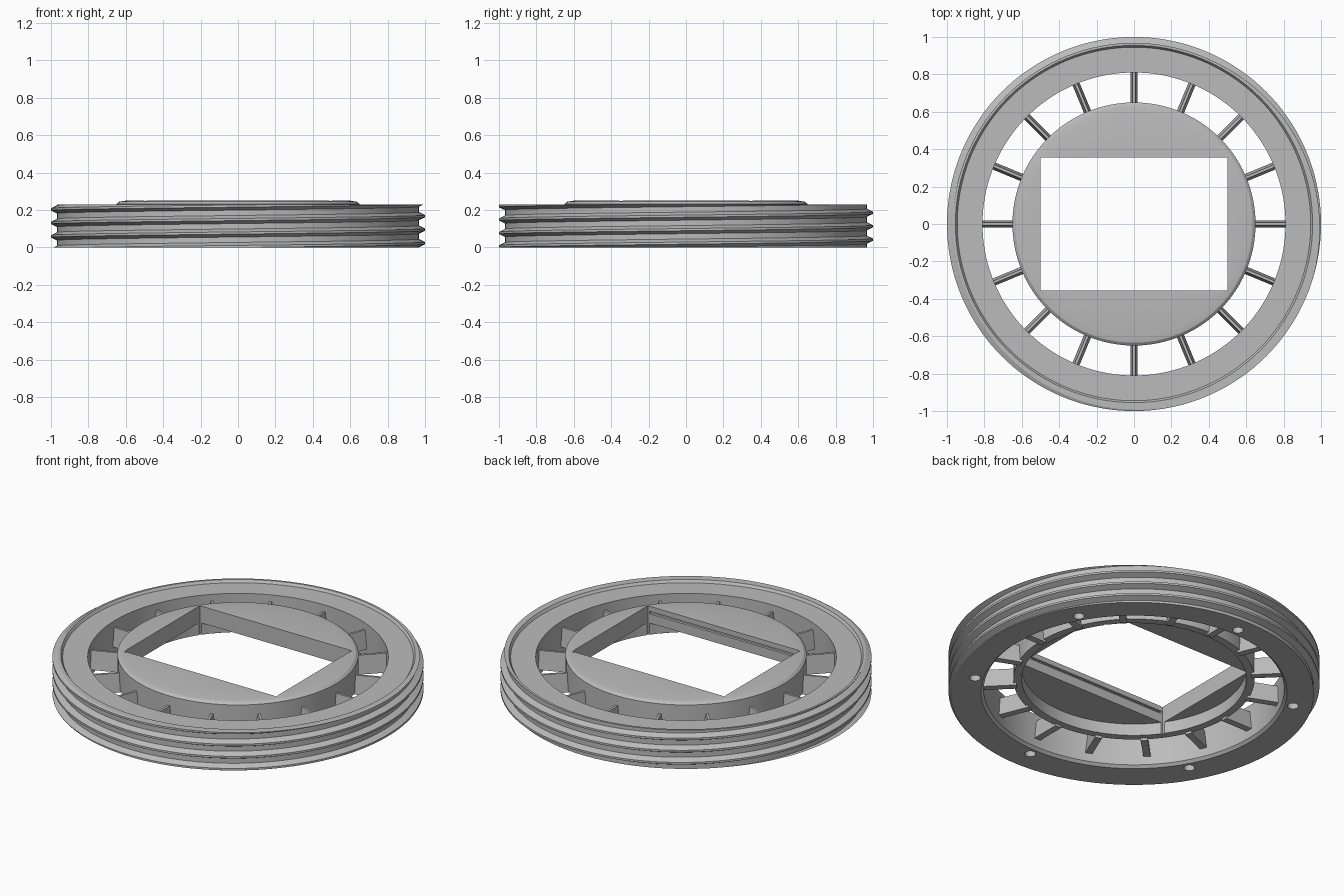
import bpy, bmesh
from math import sin, cos, pi, radians
from mathutils import Matrix

if "Cube" in bpy.data.objects:
    bpy.data.objects.remove(bpy.data.objects["Cube"], do_unlink=True)

grey = bpy.data.materials.new("satin_grey")
grey.use_nodes = True
grey.diffuse_color = (0.5, 0.5, 0.5, 1)
grey.node_tree.nodes["Principled BSDF"].inputs["Base Color"].default_value = (0.5, 0.5, 0.5, 1)


def finish(bm, name):
    bmesh.ops.remove_doubles(bm, verts=bm.verts, dist=0.00005)
    bmesh.ops.dissolve_degenerate(bm, edges=bm.edges, dist=0.00005)
    bmesh.ops.recalc_face_normals(bm, faces=bm.faces)
    mesh = bpy.data.meshes.new(name)
    bm.to_mesh(mesh)
    bm.free()
    mesh.materials.append(grey)
    obj = bpy.data.objects.new(name, mesh)
    bpy.context.collection.objects.link(obj)
    return obj


def skin(columns, name):
    """Join closed cross-sections, set around the axis, into a ring."""
    bm = bmesh.new()
    rows = [[bm.verts.new((r * cos(a), r * sin(a), z)) for r, z in pts] for a, pts in columns]
    for c0, c1 in zip(rows, rows[1:]):
        for i in range(len(c0)):
            j = (i + 1) % len(c0)
            bm.faces.new((c0[i], c1[i], c1[j], c0[j]))
    return finish(bm, name)


def box(bm, x, y, z):
    centre = Matrix.Translation(((x[0] + x[1]) / 2, (y[0] + y[1]) / 2, (z[0] + z[1]) / 2))
    size = Matrix.Diagonal((x[1] - x[0], y[1] - y[0], z[1] - z[0], 1))
    return bmesh.ops.create_cube(bm, size=1, matrix=centre @ size)["verts"]


def cut(obj, bm, name):
    cutter = finish(bm, name)
    cutter.hide_render = True
    mod = obj.modifiers.new("cut", 'BOOLEAN')
    mod.operation, mod.solver, mod.object = 'DIFFERENCE', 'EXACT', cutter
    bpy.context.view_layer.objects.active = obj
    bpy.ops.object.modifier_apply(modifier=mod.name)
    bpy.data.objects.remove(cutter, do_unlink=True)


# Threaded outer ring
STEPS, PITCH, TOP, START = 144, 0.072, 0.23, -0.013
ROOT, CREST = 0.968, 1.0
thread = [(0.0, ROOT), (0.2, ROOT), (0.42, CREST), (0.58, CREST), (0.8, ROOT), (1.0, ROOT)]


def thread_radius(phase):
    phase %= 1
    for (p0, r0), (p1, r1) in zip(thread, thread[1:]):
        if phase <= p1:
            return r0 + (r1 - r0) * (phase - p0) / (p1 - p0)


inner = [(0.955, TOP), (0.945, 0.215), (0.81, 0.215), (0.81, 0.015), (0.825, 0)]
columns = []
for s in range(STEPS + 1):
    turn = s / STEPS
    outer = []
    for k in range(-2, 6):
        for phase, _ in thread[:-1]:
            z = min(max(START + PITCH * (turn + k + phase), 0), TOP)
            outer.append((thread_radius((z - START) / PITCH - turn), z))
    columns.append((2 * pi * turn, outer + inner))
ring = skin(columns, "threaded_ring")

# Screw holes under the ring
bm = bmesh.new()
for i in range(6):
    a = radians(30 + 60 * i)
    bmesh.ops.create_cone(bm, cap_ends=True, segments=20, radius1=0.03, radius2=0.03, depth=0.12,
                          matrix=Matrix.Translation((0.87 * cos(a), 0.87 * sin(a), 0)))
cut(ring, bm, "screw_hole_cutter")

# Hub: plate with a hanging skirt and a rectangular opening
profile = [(0.3, 0.25), (0.6, 0.25), (0.635, 0.244), (0.65, 0.232),
           (0.65, 0.08), (0.605, 0.08), (0.605, 0.15), (0.3, 0.15)]
hub = skin([(2 * pi * s / 96, profile) for s in range(97)], "hub")
bm = bmesh.new()
box(bm, (-0.5, 0.5), (-0.355, 0.355), (-0.1, 0.4))
cut(hub, bm, "opening_cutter")
bm = bmesh.new()
box(bm, (-0.49, 0.49), (-0.37, -0.3), (0.205, 0.22))
cut(hub, bm, "groove_cutter")

# Tapered spokes
bm = bmesh.new()
for i in range(16):
    verts = box(bm, (0.635, 0.815), (-0.02, 0.02), (0.065, 0.175))
    for v in verts:
        if v.co.z > 0.1:
            v.co.y *= 0.35
    bmesh.ops.rotate(bm, verts=verts, matrix=Matrix.Rotation(i * pi / 8, 3, 'Z'))
spokes = finish(bm, "spokes")

# Smooth round walls, keep edges sharp
bpy.ops.object.select_all(action='DESELECT')
for obj in (ring, hub):
    obj.select_set(True)
bpy.context.view_layer.objects.active = ring
bpy.ops.object.shade_smooth_by_angle(angle=radians(25))
